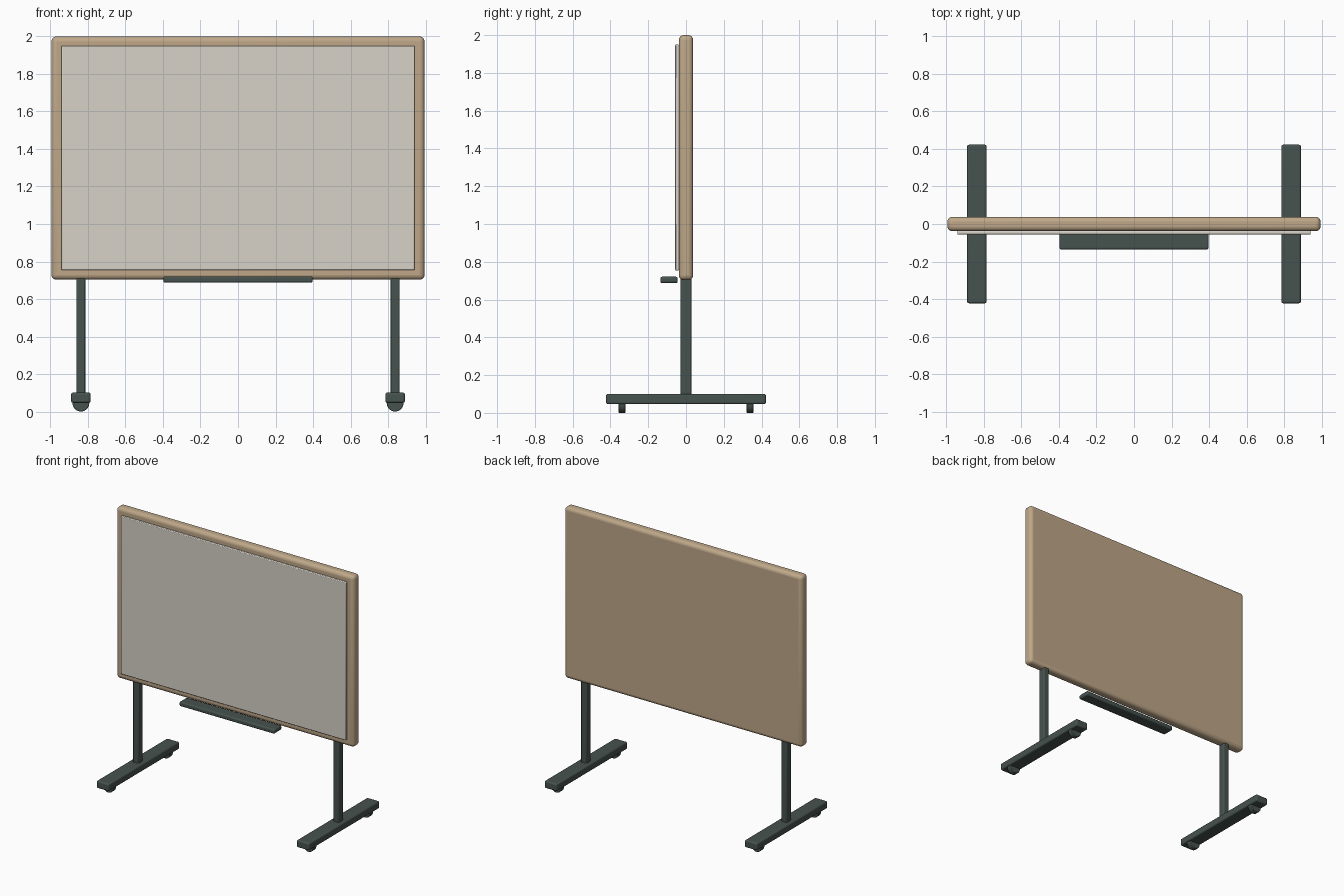
import bpy, math

if "Cube" in bpy.data.objects:
    bpy.data.objects.remove(bpy.data.objects["Cube"])

def material(name, rgb):
    m = bpy.data.materials.new(name)
    m.diffuse_color = (*rgb, 1)
    m.use_nodes = True
    m.node_tree.nodes["Principled BSDF"].inputs["Base Color"].default_value = m.diffuse_color
    return m

wood = material("warm tan", (0.52, 0.39, 0.25))
white = material("off white", (0.68, 0.645, 0.58))
dark = material("dark grey green", (0.062, 0.085, 0.076))

def finish(o, name, mat, bevel, segs):
    o.name = name
    o.data.materials.append(mat)
    b = o.modifiers.new("bevel", 'BEVEL')
    b.width, b.segments = bevel, segs
    b.limit_method = 'ANGLE'
    bpy.ops.object.shade_smooth_by_angle(angle=math.radians(40))

def box(name, lo, hi, mat, bevel, segs=3):
    bpy.ops.mesh.primitive_cube_add(size=1, location=[(a + b) / 2 for a, b in zip(lo, hi)])
    o = bpy.context.object
    o.scale = [b - a for a, b in zip(lo, hi)]
    bpy.ops.object.transform_apply(location=False, rotation=False, scale=True)
    finish(o, name, mat, bevel, segs)

# Board: wooden backing, writing surface and pen tray
box("board_frame", (-0.995, -0.038, 0.703), (0.995, 0.038, 2.0), wood, 0.026, 4)
box("writing_surface", (-0.942, -0.057, 0.754), (0.942, -0.037, 1.95), white, 0.005, 2)
box("pen_tray", (-0.398, -0.136, 0.687), (0.398, -0.044, 0.721), dark, 0.010)

# Stand: a post, a foot and two casters on each side
for side, s in (("left", -1), ("right", 1)):
    x = 0.838 * s
    box(side + "_post", (x - 0.0235, -0.028, 0.08), (x + 0.0235, 0.028, 0.72), dark, 0.008)
    box(side + "_foot", (x - 0.052, -0.423, 0.046), (x + 0.052, 0.423, 0.101), dark, 0.010)
    for end, y in (("front", -0.339), ("back", 0.339)):
        bpy.ops.mesh.primitive_cylinder_add(vertices=32, radius=0.045, depth=0.038,
                                            location=(x, y, 0.045), rotation=(math.pi / 2, 0, 0))
        finish(bpy.context.object, f"{side}_{end}_caster", dark, 0.004, 2)
